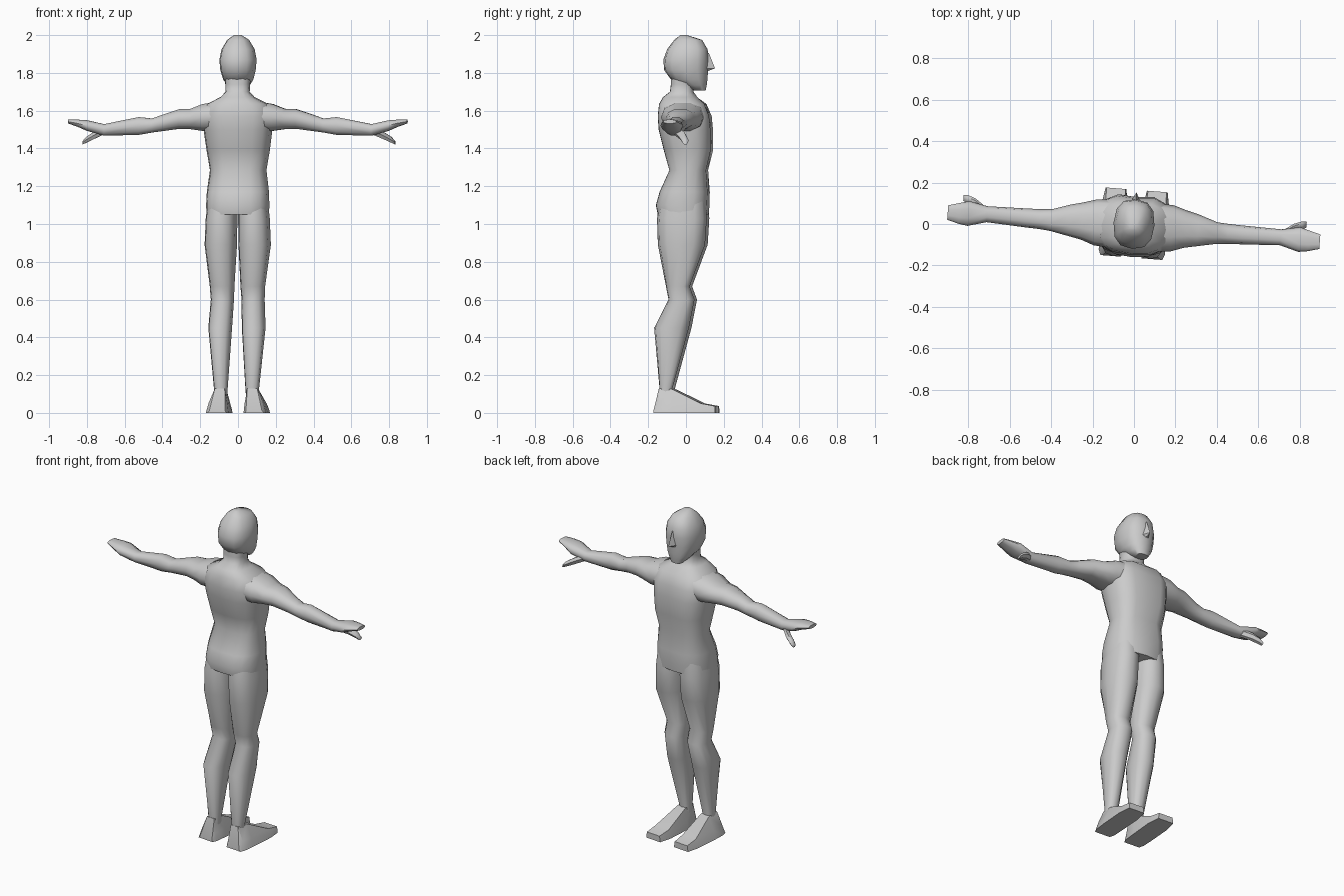
import bpy, bmesh, math
from mathutils import Vector, Matrix

# The whole figure is turned slightly about the vertical axis
TURN = Matrix.Rotation(math.radians(-4.5), 4, 'Z')


def oval(u0, u1, v0, v1, n=12, p=2.4):
    """Rounded cross-section filling the box u0..u1, v0..v1."""
    pts = []
    for i in range(n):
        a = 2 * math.pi * i / n
        c, s = math.cos(a), math.sin(a)
        x = math.copysign(abs(c) ** (2 / p), c)
        y = math.copysign(abs(s) ** (2 / p), s)
        pts.append(((u0 + u1) / 2 + x * (u1 - u0) / 2,
                    (v0 + v1) / 2 + y * (v1 - v0) / 2))
    return pts


def loft(name, rings, side=1, angle=50):
    """Skin a list of equal-sized point rings, capped at both ends."""
    bm = bmesh.new()
    loops = []
    for ring in rings:
        loops.append([bm.verts.new(TURN @ Vector((x * side, y, z))) for x, y, z in ring])
    n = len(loops[0])
    for a, b in zip(loops, loops[1:]):
        for i in range(n):
            j = (i + 1) % n
            bm.faces.new((a[i], a[j], b[j], b[i]))
    bm.faces.new(loops[0])
    bm.faces.new(loops[-1])
    bmesh.ops.recalc_face_normals(bm, faces=bm.faces)
    me = bpy.data.meshes.new(name)
    bm.to_mesh(me)
    bm.free()
    ob = bpy.data.objects.new(name, me)
    bpy.context.collection.objects.link(ob)
    bpy.ops.object.select_all(action='DESELECT')
    ob.select_set(True)
    bpy.context.view_layer.objects.active = ob
    bpy.ops.object.shade_smooth_by_angle(angle=math.radians(angle))
    return ob


def z_ring(z, x0, x1, y0, y1, n=12, p=2.4):
    return [(x, y, z) for x, y in oval(x0, x1, y0, y1, n, p)]


def x_ring(x, y0, y1, z0, z1, n=10, p=2.4):
    return [(x, y, z) for y, z in oval(y0, y1, z0, z1, n, p)]


# Torso and neck: height, half width, back, front, chest groove depth
torso = []
for z, w, back, front, groove in [
        (1.05, .166, -.150, .120, .0), (1.10, .168, -.160, .125, .0),
        (1.17, .165, -.140, .128, .005), (1.285, .150, -.088, .118, .008),
        (1.39, .168, -.118, .145, .015), (1.50, .183, -.145, .145, .015),
        (1.57, .190, -.150, .138, .015), (1.635, .165, -.143, .110, .01),
        (1.672, .090, -.122, .060, .0), (1.70, .064, -.085, .040, .0),
        (1.74, .066, -.080, .040, .0), (1.80, .070, -.080, .050, .0)]:
    ring = z_ring(z, -w, w, back, front, 16, 2.6)
    x, y, _ = ring[4]
    ring[4] = (x, y - groove, z)
    torso.append(ring)
loft("torso", torso)

# Head
loft("head", [z_ring(z, -w, w, back, front, 12, 2.5) for z, w, back, front in [
    (1.706, .036, .045, .104), (1.735, .060, -.02, .110), (1.765, .080, -.080, .114),
    (1.815, .094, -.116, .117), (1.87, .099, -.120, .120), (1.925, .088, -.100, .115),
    (1.975, .058, -.062, .085), (2.0, .020, -.030, .005)]])

# Nose wedge
loft("nose", [[(-.008, .10, 1.91), (.008, .10, 1.91), (0, .122, 1.905)],
              [(-.026, .10, 1.822), (.026, .10, 1.822), (0, .154, 1.824)],
              [(-.022, .10, 1.808), (.022, .10, 1.808), (0, .122, 1.812)]], angle=20)

for side, label in ((1, "right"), (-1, "left")):
    # Arm and flat mitten hand
    loft(label + "_arm", [x_ring(*r) for r in [
        (.08, -.125, .110, 1.49, 1.655), (.185, -.118, .105, 1.49, 1.638),
        (.25, -.095, .085, 1.500, 1.612), (.31, -.083, .070, 1.502, 1.610),
        (.40, -.065, .040, 1.490, 1.580), (.455, -.060, .036, 1.483, 1.560),
        (.525, -.057, .034, 1.470, 1.568), (.71, -.047, .030, 1.466, 1.530),
        (.80, -.072, .048, 1.492, 1.550), (.845, -.065, .035, 1.512, 1.553),
        (.90, -.050, .020, 1.532, 1.553)]], side)

    # Thumb
    loft(label + "_thumb", [x_ring(x, y - r, y + r, z - t, z + t, 6, 2) for x, y, z, r, t in [
        (.72, .005, 1.492, .022, .024), (.77, .040, 1.468, .022, .022),
        (.81, .057, 1.446, .020, .018), (.83, .062, 1.430, .014, .010)]], side)

    # Leg
    loft(label + "_leg", [z_ring(*r) for r in [
        (.09, .050, .118, -.135, -.062), (.13, .047, .120, -.134, -.065),
        (.45, .026, .152, -.162, .022), (.60, .020, .143, -.086, .052),
        (.67, .016, .147, -.100, .026), (.89, .004, .176, -.142, .108),
        (1.03, .002, .170, -.147, .117), (1.12, .004, .160, -.130, .110)]], side)

    # Foot: stations from heel to toe with a flat sole and narrower top
    foot = []
    for y, top, b0, b1, t0, t1 in [
            (-.162, .010, .050, .150, .055, .140), (-.135, .130, .040, .160, .060, .112),
            (-.062, .125, .038, .163, .056, .114), (.09, .050, .036, .163, .050, .145),
            (.165, .036, .050, .150, .055, .145)]:
        m = top * .4
        foot.append([(b0, y, 0), (b1, y, 0), (b1 * .7 + t1 * .3, y, m),
                     (t1, y, top), (t0, y, top), (b0 * .7 + t0 * .3, y, m)])
    loft(label + "_foot", foot, side, 35)
